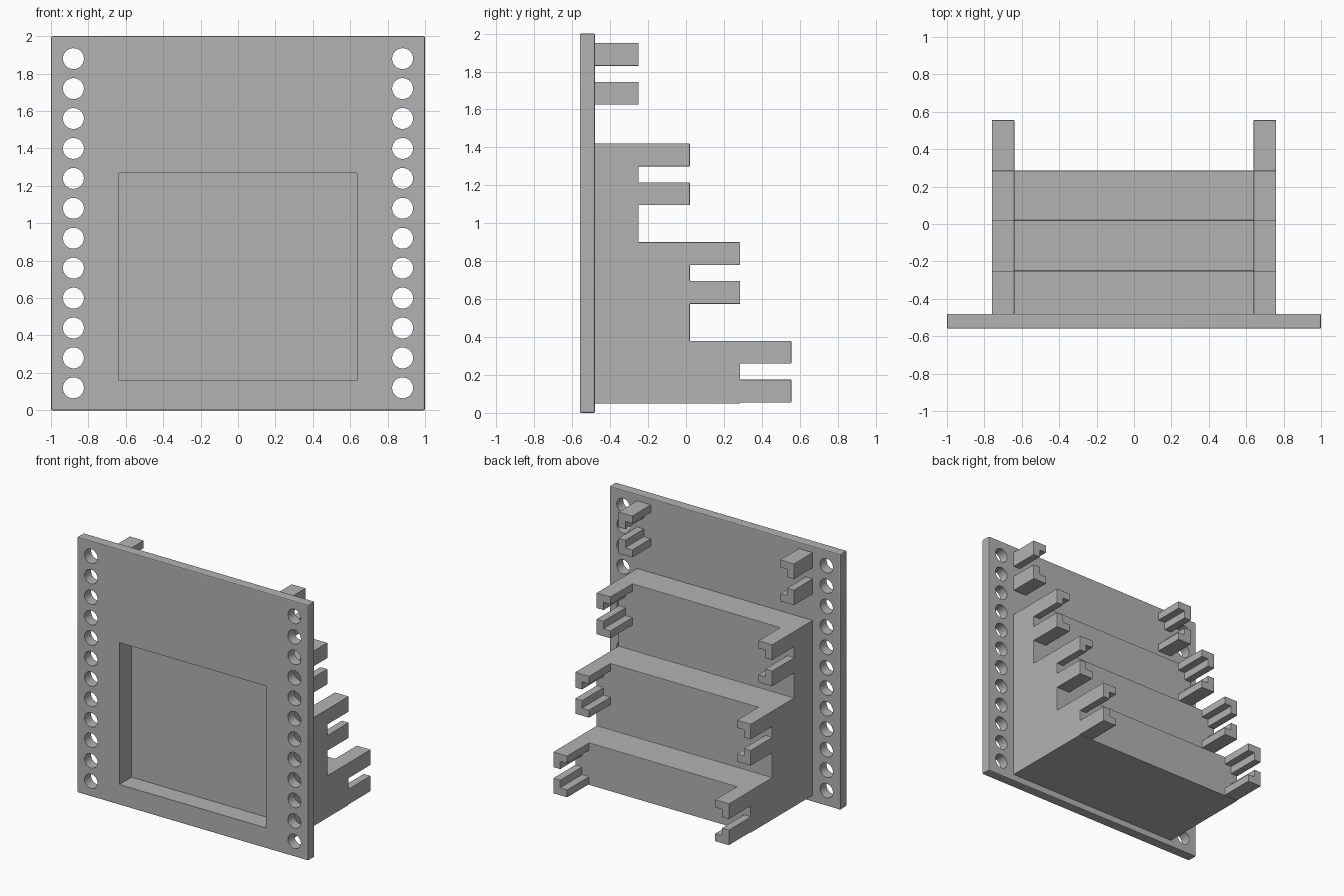
import bpy
import bmesh
import math
from mathutils import Matrix

cube = bpy.data.objects.get("Cube")
if cube:
    bpy.data.objects.remove(cube, do_unlink=True)

grey = bpy.data.materials.new("mid grey")
grey.use_nodes = True
colour = (0.45, 0.45, 0.45, 1)
grey.diffuse_color = colour
grey.node_tree.nodes["Principled BSDF"].inputs["Base Color"].default_value = colour

FRONT, BACK, BURIED = -0.56, -0.48, -0.5
HALF_WIDTH, RAIL = 0.76, 0.12
# Each level: back wall y, rail tip y, rail top z
LEVELS = [(BURIED, -0.25, 1.95), (-0.25, 0.02, 1.42),
          (0.02, 0.285, 0.90), (0.285, 0.555, 0.38)]
RAIL_DROP = 0.205


def add_prism(bm, outline, axis, start, end):
    """Extrude a 2D outline along x (outline is y, z) or y (outline is x, z)."""
    def place(p, d):
        return (d, p[0], p[1]) if axis == "x" else (p[0], d, p[1])
    near = [bm.verts.new(place(p, start)) for p in outline]
    far = [bm.verts.new(place(p, end)) for p in outline]
    bm.faces.new(near)
    bm.faces.new(far[::-1])
    for i in range(len(outline)):
        j = (i + 1) % len(outline)
        bm.faces.new((near[i], far[i], far[j], near[j]))


def rectangle(a0, a1, b0, b1):
    return [(a0, b0), (a1, b0), (a1, b1), (a0, b1)]


def finish(bm, name):
    bmesh.ops.recalc_face_normals(bm, faces=bm.faces[:])
    mesh = bpy.data.meshes.new(name)
    bm.to_mesh(mesh)
    bm.free()
    mesh.materials.append(grey)
    obj = bpy.data.objects.new(name, mesh)
    bpy.context.collection.objects.link(obj)
    return obj


def apply(obj, modifier):
    bpy.ops.object.select_all(action="DESELECT")
    bpy.context.view_layer.objects.active = obj
    obj.select_set(True)
    bpy.ops.object.modifier_apply(modifier=modifier.name)


def combine(obj, other, operation):
    mod = obj.modifiers.new("combine", "BOOLEAN")
    mod.operation, mod.solver, mod.object = operation, "EXACT", other
    apply(obj, mod)


def soften(obj, width):
    mod = obj.modifiers.new("soft edges", "BEVEL")
    mod.width, mod.segments = width, 2
    mod.limit_method, mod.angle_limit = "ANGLE", math.radians(40)
    apply(obj, mod)


# Face plate
bm = bmesh.new()
add_prism(bm, rectangle(-1, 1, 0, 2), "y", FRONT, BACK)
plate = finish(bm, "face_plate")
soften(plate, 0.008)

# Stepped body: staircase profile swept across the width
stairs = [(BURIED, 0.05)]
for (wall, tip, top) in reversed(LEVELS[1:]):
    low = stairs[-1][1]
    stairs += [(wall, low), (wall, top)]
stairs.append((BURIED, stairs[-1][1]))
bm = bmesh.new()
add_prism(bm, stairs, "x", -HALF_WIDTH, HALF_WIDTH)
rack = finish(bm, "stepped_rack")

# Rail pairs: L sections whose inner notches face each other
bm = bmesh.new()
half = RAIL / 2
outer, inner, mid = HALF_WIDTH, HALF_WIDTH - RAIL, HALF_WIDTH - half
for wall, tip, top in LEVELS:
    root = wall if wall == BURIED else wall - 0.03
    for side in (1, -1):
        for height, flip in ((top, -1), (top - RAIL_DROP - RAIL, 1)):
            section = [(outer, 0), (inner, 0), (inner, half),
                       (mid, half), (mid, RAIL), (outer, RAIL)]
            outline = [(side * x, height + flip * z) for x, z in section]
            add_prism(bm, outline, "y", root, tip)
rails = finish(bm, "rails")
combine(rack, rails, "UNION")
bmesh_clean = bmesh.new()
bmesh_clean.from_mesh(rack.data)
bmesh.ops.remove_doubles(bmesh_clean, verts=bmesh_clean.verts[:], dist=0.0005)
bmesh.ops.dissolve_limit(bmesh_clean, angle_limit=math.radians(1),
                         verts=bmesh_clean.verts[:], edges=bmesh_clean.edges[:])
bmesh_clean.to_mesh(rack.data)
bmesh_clean.free()
soften(rack, 0.008)

# Front pocket, cut through the plate into the body
bm = bmesh.new()
add_prism(bm, rectangle(-0.635, 0.635, 0.16, 1.27), "y", FRONT - 0.1, -0.41)
pocket = finish(bm, "pocket_cutter")
combine(plate, pocket, "DIFFERENCE")
combine(rack, pocket, "DIFFERENCE")

# Mounting holes down both sides
bm = bmesh.new()
turn = Matrix.Rotation(math.pi / 2, 4, "X")
for side in (1, -1):
    for i in range(12):
        spot = Matrix.Translation((side * 0.88, FRONT, 0.12 + 0.16 * i))
        bmesh.ops.create_cone(bm, cap_ends=True, segments=32, radius1=0.056,
                              radius2=0.056, depth=0.4, matrix=spot @ turn)
holes = finish(bm, "hole_cutter")
combine(plate, holes, "DIFFERENCE")

for helper in (rails, pocket, holes):
    bpy.data.objects.remove(helper, do_unlink=True)

# Smooth hole walls, crisp edges elsewhere
bpy.ops.object.select_all(action="DESELECT")
for obj in (plate, rack):
    obj.select_set(True)
bpy.context.view_layer.objects.active = plate
bpy.ops.object.shade_smooth_by_angle(angle=math.radians(20))
